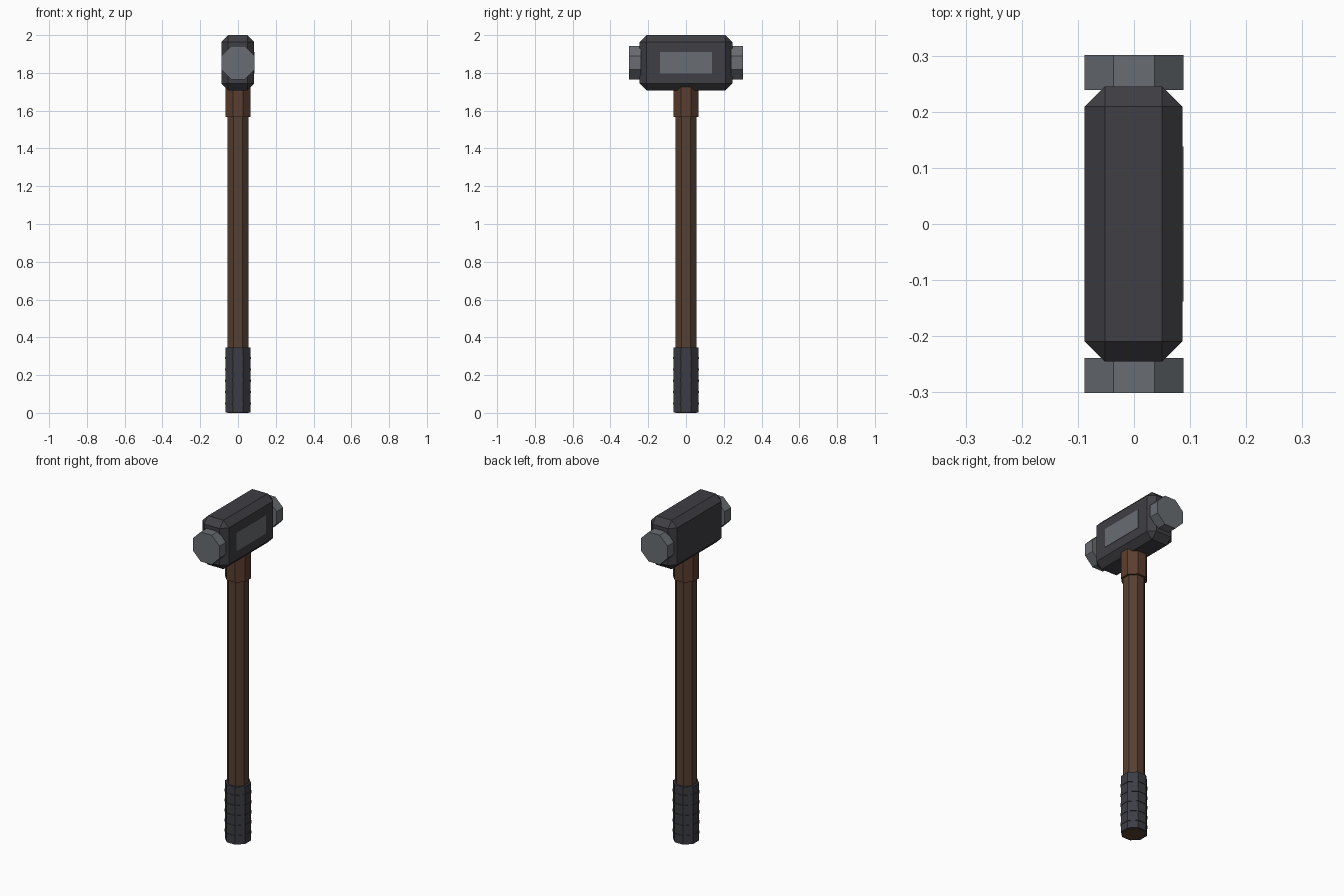
import bpy, bmesh, math
from mathutils import Matrix

default_cube = bpy.data.objects.get("Cube")
if default_cube:
    bpy.data.objects.remove(default_cube, do_unlink=True)


def make_material(name, rgb):
    mat = bpy.data.materials.new(name)
    mat.use_nodes = True
    mat.diffuse_color = (*rgb, 1)
    mat.node_tree.nodes["Principled BSDF"].inputs["Base Color"].default_value = (*rgb, 1)
    return mat


dark_iron = make_material("dark iron", (0.05, 0.049, 0.058))
steel = make_material("worn steel", (0.14, 0.155, 0.17))
wood = make_material("brown wood", (0.095, 0.051, 0.031))
collar_wood = make_material("reddish wood", (0.105, 0.048, 0.028))
rubber = make_material("grip rubber", (0.046, 0.047, 0.058))


def finish(name, bm, mat):
    mesh = bpy.data.meshes.new(name)
    bmesh.ops.recalc_face_normals(bm, faces=bm.faces)
    bm.to_mesh(mesh)
    bm.free()
    mesh.materials.append(mat)
    obj = bpy.data.objects.new(name, mesh)
    bpy.context.collection.objects.link(obj)
    return obj


def octagon(name, apothem, start, end, mat, along_y=False, z=0):
    """Eight-sided prism with flats facing the axes."""
    bm = bmesh.new()
    radius = apothem / math.cos(math.pi / 8)
    bmesh.ops.create_cone(bm, cap_ends=True, segments=8, radius1=radius,
                          radius2=radius, depth=end - start)
    bm.transform(Matrix.Translation((0, 0, (start + end) / 2))
                 @ Matrix.Rotation(math.pi / 8, 4, "Z"))
    if along_y:
        bm.transform(Matrix.Translation((0, 0, z)) @ Matrix.Rotation(-math.pi / 2, 4, "X"))
    return finish(name, bm, mat)


def box(name, size, centre, mat, chamfer=0):
    bm = bmesh.new()
    bmesh.ops.create_cube(bm, size=1)
    bm.transform(Matrix.Translation(centre) @ Matrix.Diagonal((*size, 1)))
    if chamfer:
        bmesh.ops.bevel(bm, geom=bm.edges[:], offset=chamfer, segments=1,
                        profile=0.5, affect="EDGES")
    return finish(name, bm, mat)


HEAD_Z = 1.854

# Handle, collar and grip
octagon("handle", 0.056, 0, 1.75, wood)
octagon("collar", 0.067, 1.567, 1.73, collar_wood)
octagon("grip", 0.067, 0.001, 0.345, rubber)
for i in range(5):
    z = 0.05 + 0.06 * i
    octagon(f"grip_ring_{i + 1}", 0.07, z - 0.006, z + 0.006, rubber)

# Chamfered head with a steel plate on one side
box("head", (0.174, 0.49, 0.292), (-0.001, 0, HEAD_Z), dark_iron, 0.036)
box("side_plate", (0.006, 0.276, 0.112), (0.085, 0, HEAD_Z), steel)

# Striking faces at both ends
octagon("front_striking_face", 0.088, -0.301, -0.239, steel, True, HEAD_Z)
octagon("back_striking_face", 0.088, 0.239, 0.301, steel, True, HEAD_Z)
